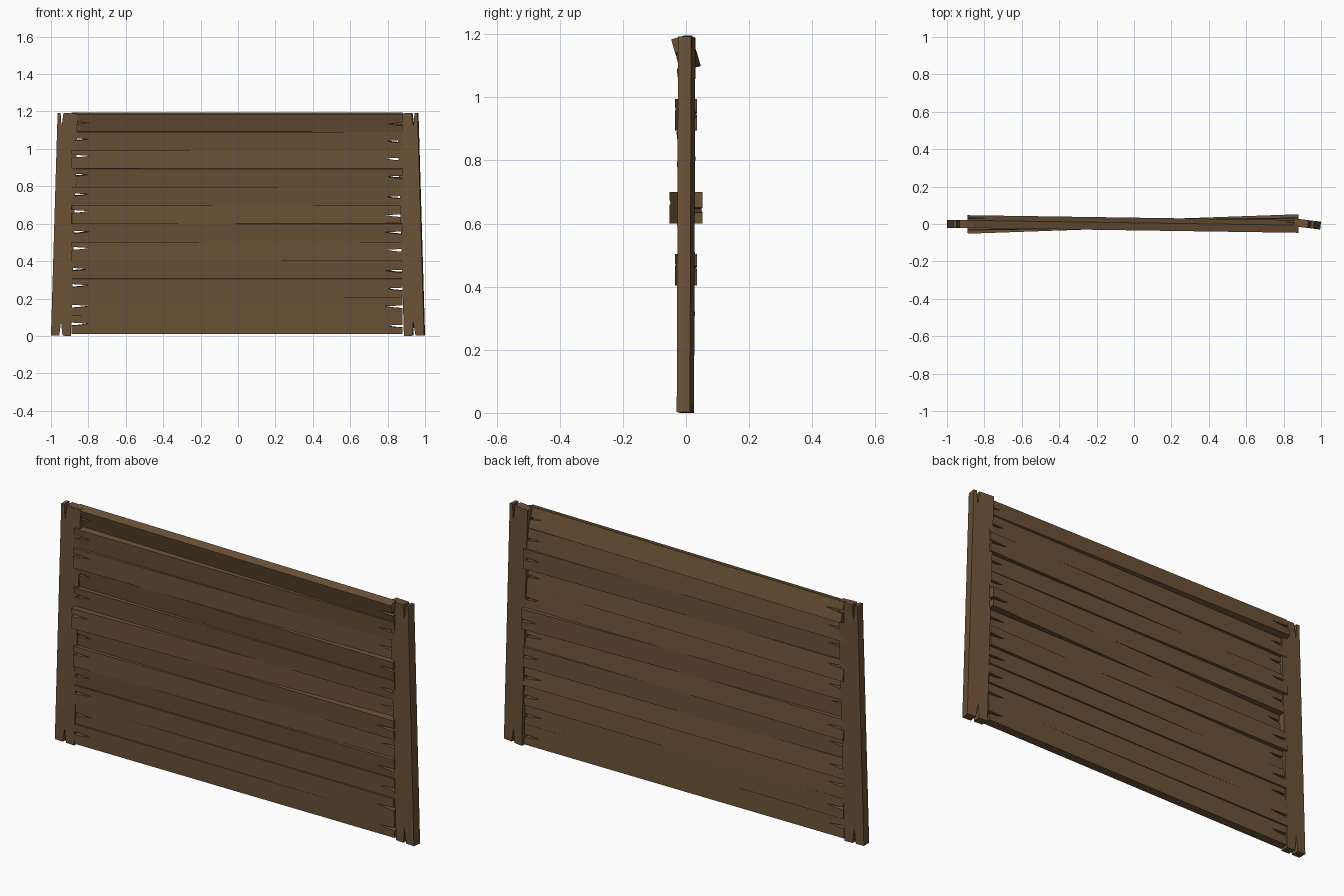
import bpy, bmesh, math, random
from mathutils import Matrix, Euler

if "Cube" in bpy.data.objects:
    bpy.data.objects.remove(bpy.data.objects["Cube"])

random.seed(4)

wood = bpy.data.materials.new("brown wood")
wood.diffuse_color = (0.147, 0.084, 0.037, 1)
wood.use_nodes = True
wood.node_tree.nodes["Principled BSDF"].inputs["Base Color"].default_value = wood.diffuse_color


def board(name, outline, thick, loc, rot):
    """Extrude an x-z outline through y, centred on y = 0, then place it."""
    bm = bmesh.new()
    face = bm.faces.new([bm.verts.new((x, -thick / 2, z)) for x, z in outline])
    ext = bmesh.ops.extrude_face_region(bm, geom=[face])
    moved = [v for v in ext["geom"] if isinstance(v, bmesh.types.BMVert)]
    bmesh.ops.translate(bm, verts=moved, vec=(0, thick, 0))
    bmesh.ops.recalc_face_normals(bm, faces=bm.faces[:])
    bm.transform(Matrix.Translation(loc) @ Euler(rot).to_matrix().to_4x4())
    me = bpy.data.meshes.new(name)
    bm.to_mesh(me)
    bm.free()
    me.materials.append(wood)
    ob = bpy.data.objects.new(name, me)
    bpy.context.collection.objects.link(ob)
    return ob


def plank_outline(length, height):
    """Long board with a tapered split in each end."""
    a, h = length / 2, height / 2
    l, r = random.uniform(0.0, 0.018), random.uniform(-0.008, 0.008)
    dl, dr = random.uniform(0.08, 0.1), random.uniform(0.08, 0.1)
    return [(-a, -h), (a, -h),
            (a, r - 0.008), (a - 0.05, r - 0.004), (a - dr, r + 0.003), (a, r + 0.007),
            (a, h), (-a, h),
            (-a, l + 0.008), (-a + dl, l + 0.002), (-a + 0.05, l - 0.004), (-a, l - 0.008)]


def post_outline(width, height, top_split):
    """Upright board with a split at the foot and at the top."""
    w, t = width / 2, top_split
    return [(-w, 0), (-0.009, 0), (-0.002, 0.075), (0.008, 0), (w, 0),
            (w, height), (t + 0.008, height), (t, height - 0.075),
            (t - 0.007, height), (-w, height)]


# Horizontal planks, bottom to top: (tilt in degrees, y offset of the right end)
poses = [(2, 0.002), (2, -0.003), (3, 0.003), (6, 0.003), (0, 0.014), (5, -0.003),
         (0, 0.031), (5, 0.004), (7, -0.004), (0, 0.014), (6, 0.003), (16, -0.013)]
for i, (tilt, skew) in enumerate(poses):
    board(f"plank_{i + 1}", plank_outline(1.77, 0.1), 0.042,
          (-0.005, 0, 0.06 + i * 0.0983),
          (math.radians(tilt), 0, math.atan2(skew, 0.885)))

# Posts leaning inwards, the right one turned slightly
lean = math.radians(1.7)
board("left_post", post_outline(0.107, 1.19, -0.03), 0.042,
      (-0.9465, 0, 0.0016), (0, lean, 0))
board("right_post", post_outline(0.109, 1.19, 0.03), 0.042,
      (0.9435, -0.002, 0.0016), (0, -lean, math.radians(-7)))
